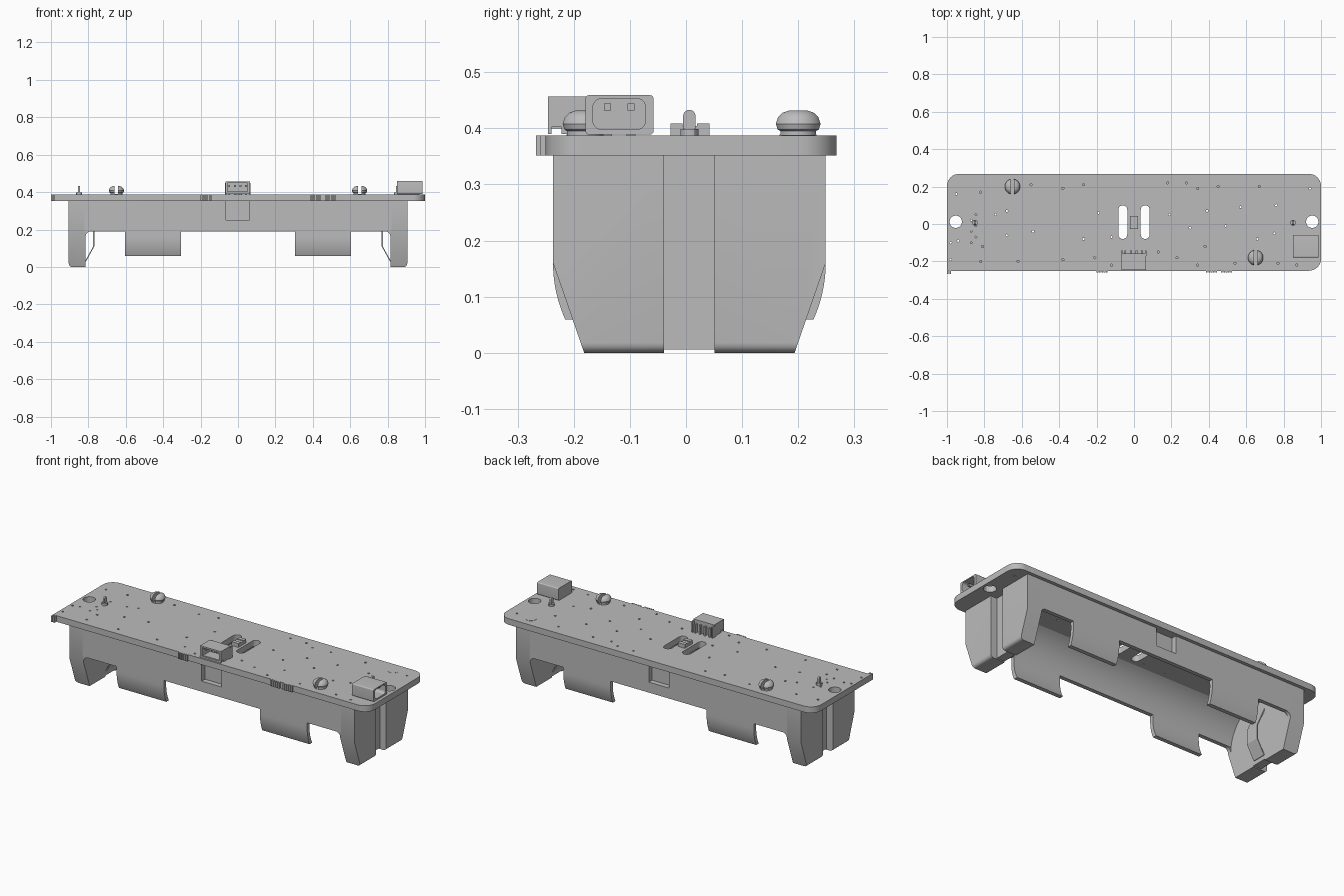
import bpy, bmesh
from math import sin, cos, radians, tau
from mathutils import Vector

cube = bpy.data.objects.get("Cube")
if cube:
    bpy.data.objects.remove(cube, do_unlink=True)

grey = bpy.data.materials.new("plain_grey")
grey.use_nodes = True
grey.diffuse_color = (0.5, 0.5, 0.5, 1)
grey.node_tree.nodes["Principled BSDF"].inputs["Base Color"].default_value = (0.5, 0.5, 0.5, 1)

MID = 0.006        # holder centre in y
TOP = 0.387        # board top
UNDER = 0.352      # board underside
AXIS = 0.16        # height of the channel axis
OUTER, INNER = 0.243, 0.222
PLACE = {"x": lambda p, t: Vector((t, p[0], p[1])),
         "y": lambda p, t: Vector((p[0], t, p[1])),
         "z": lambda p, t: Vector((p[0], p[1], t))}


def prism(bm, pts, axis, a, b):
    """Extrude a closed 2D profile along an axis."""
    face = bm.faces.new([bm.verts.new(PLACE[axis](p, a)) for p in pts])
    ext = bmesh.ops.extrude_face_region(bm, geom=[face])
    verts = [g for g in ext["geom"] if isinstance(g, bmesh.types.BMVert)]
    bmesh.ops.translate(bm, verts=verts, vec=PLACE[axis]((0, 0), b - a))


def box(bm, x, y, z):
    prism(bm, [(x[0], y[0]), (x[1], y[0]), (x[1], y[1]), (x[0], y[1])], "z", *z)


def arc(cx, cy, r, start, end, n=8):
    steps = [radians(start + (end - start) * i / n) for i in range(n + 1)]
    return [(cx + r * cos(t), cy + r * sin(t)) for t in steps]


def rounded(x, y, r):
    """Rounded rectangle outline."""
    return (arc(x[1] - r, y[1] - r, r, 0, 90) + arc(x[0] + r, y[1] - r, r, 90, 180)
            + arc(x[0] + r, y[0] + r, r, 180, 270) + arc(x[1] - r, y[0] + r, r, 270, 360))


def disc(cx, cy, r, n):
    return [(cx + r * cos(tau * i / n), cy + r * sin(tau * i / n)) for i in range(n)]


def finish(bm, name, smooth=True):
    bmesh.ops.recalc_face_normals(bm, faces=bm.faces[:])
    mesh = bpy.data.meshes.new(name)
    bm.to_mesh(mesh)
    bm.free()
    mesh.materials.append(grey)
    obj = bpy.data.objects.new(name, mesh)
    bpy.context.collection.objects.link(obj)
    bpy.ops.object.select_all(action="DESELECT")
    obj.select_set(True)
    bpy.context.view_layer.objects.active = obj
    if smooth:
        bpy.ops.object.shade_smooth_by_angle(angle=radians(30))
    return obj


def cut(obj, bm):
    """Subtract a cutter mesh and throw the cutter away."""
    cutter = finish(bm, "cutter", False)
    cutter.hide_render = True
    mod = obj.modifiers.new("cut", "BOOLEAN")
    mod.operation, mod.solver, mod.object = "DIFFERENCE", "EXACT", cutter
    bpy.context.view_layer.objects.active = obj
    bpy.ops.object.modifier_apply(modifier=mod.name)
    bpy.data.objects.remove(cutter, do_unlink=True)


def side(pts, s):
    return [(MID + s * y, z) for y, z in pts]


# Circuit board with three round corners and one square one
bm = bmesh.new()
r, back, front = 0.065, 0.268, -0.25
outline = (arc(1 - r, back - r, r, 0, 90) + arc(r - 1, back - r, r, 90, 180)
           + [(-1, front)] + arc(1 - r, front + r, r, 270, 360))
prism(bm, outline, "z", UNDER, TOP)
board = finish(bm, "circuit_board")

# Slots, mounting holes and small vias in the board
vias = [(-.95, .16), (-.82, .17), (-.55, .21), (-.38, .19), (-.27, .21), (-.68, .07),
        (-.74, .05), (-.54, -.04), (-.27, -.08), (-.19, .06), (-.12, -.07), (-.68, -.06),
        (-.62, -.2), (-.38, -.19), (-.21, -.18), (-.12, -.22), (.19, .05), (.18, .22),
        (.28, .22), (.34, .19), (.39, .07), (.45, .2), (.57, .09), (.67, .2), (.76, .1),
        (.3, -.02), (.49, -.01), (.38, -.12), (.23, -.18), (.13, -.15), (.34, -.22),
        (.54, -.21), (.66, -.08), (.75, -.05), (.77, -.21), (.94, .19), (-.98, -.1),
        (-.94, -.09), (-.81, -.12), (-.98, -.19), (-.82, -.2), (.87, -.22)]
bm = bmesh.new()
for x, y in vias:
    prism(bm, disc(x, y, 0.006, 8), "z", 0.3, 0.42)
for i in range(6):
    prism(bm, disc(-0.87 + 0.025 * (i % 2), -0.1 + 0.03 * i, 0.005, 8), "z", 0.3, 0.42)
for s in (-1, 1):
    cx = s * 0.06
    prism(bm, rounded((cx - 0.024, cx + 0.024), (-0.08, 0.1), 0.0239), "z", 0.3, 0.42)
    prism(bm, disc(s * 0.953, 0.012, 0.033, 24), "z", 0.3, 0.42)
cut(board, bm)

# Broken-off edge tabs along the front
bm = bmesh.new()
for start, count in ((-1, 2), (-0.2, 5), (0.385, 5), (0.465, 5)):
    for i in range(count):
        x = start + i * 0.0125
        box(bm, (x, x + 0.009), (-0.267 if start == -1 else -0.26, front + 0.002), (UNDER, TOP))
finish(bm, "edge_tabs", False)

# Holder side walls, thick at the top and hollowed by the round channel
for s, name in ((-1, "front"), (1, "back")):
    bm = bmesh.new()
    wall = [(OUTER, 0.19), (OUTER, UNDER)] + arc(0, AXIS, INNER, 59.8, 7.8, 16)
    prism(bm, side(wall, s), "x", -0.82, 0.82)
    obj = finish(bm, name + "_wall")
    bm = bmesh.new()
    y = MID + s * OUTER
    box(bm, (-0.065, 0.062), (y - 0.03, y + 0.03), (0.25, 0.4))
    cut(obj, bm)
    # Curved clips hanging from each wall, and fillets beside the legs
    bm = bmesh.new()
    clip = ([(OUTER, 0.19)] + arc(0, AXIS, OUTER, 0, -24.5, 10)
            + arc(0, AXIS, INNER, -27, 7.8, 10))
    for m in (-1, 1):
        prism(bm, side(clip, s), "x", m * 0.305, m * 0.605)
    finish(bm, name + "_clips")
    bm = bmesh.new()
    for m in (-1, 1):
        curve = [(m * x, z) for x, z in arc(0.787, 0.162, 0.028, 90, 0)] + [(m * 0.815, 0.19)]
        prism(bm, curve, "y", MID + s * 0.222, y)
    finish(bm, name + "_fillets")

# End walls: a pair of tapered legs with a grooved web and metal contacts
for m, name in ((-1, "right"), (1, "left")):
    bm = bmesh.new()
    leg = [(0.045, 0), (0.1875, 0), (OUTER, AXIS), (OUTER, UNDER), (0.045, UNDER)]
    for s in (-1, 1):
        prism(bm, side(leg, s), "x", m * 0.815, m * 0.905)
    low = [e for e in bm.edges if all(v.co.z < 0.001 and abs(v.co.x) > 0.9 for v in e.verts)]
    bmesh.ops.bevel(bm, geom=low, offset=0.018, segments=4, affect="EDGES", profile=0.5)
    finish(bm, name + "_end_legs")

    bm = bmesh.new()
    box(bm, sorted((m * 0.815, m * 0.865)), (MID - 0.045, MID + 0.045), (0.006, UNDER))
    finish(bm, name + "_end_web", False)

    bm = bmesh.new()
    path = [(0.815, 0.3), (0.768, 0.19), (0.768, 0.11), (0.812, 0.03)]
    strip = path + [(x + 0.006, z) for x, z in reversed(path)]
    prism(bm, [(m * x, z) for x, z in strip], "y", MID - 0.04, MID + 0.04)
    finish(bm, name + "_spring_contact", False)

    bm = bmesh.new()
    px = m * 0.85
    tab = [(MID - 0.011, 0.33), (MID + 0.011, 0.33)] + arc(MID, 0.422, 0.011, 0, 180)
    prism(bm, tab, "x", px - 0.005, px + 0.005)
    prism(bm, disc(px, MID, 0.016, 12), "z", TOP - 0.005, TOP + 0.012)
    finish(bm, name + "_solder_pin")

# Split snap rivets with rounded heads
profile = [(0.033, 0.36), (0.033, 0.395), (0.038, 0.398), (0.041, 0.408),
           (0.037, 0.42), (0.029, 0.428), (0.018, 0.432)]
for x, y, name in ((-0.65, 0.2, "back"), (0.65, -0.18, "front")):
    bm = bmesh.new()
    rings = [[bm.verts.new((px, py, z)) for px, py in disc(x, y, r, 24)] for r, z in profile]
    for a, b in zip(rings, rings[1:]):
        for i in range(24):
            j = (i + 1) % 24
            bm.faces.new((a[i], a[j], b[j], b[i]))
    bm.faces.new(rings[0])
    bm.faces.new(rings[-1])
    rivet = finish(bm, name + "_snap_rivet")
    bm = bmesh.new()
    box(bm, (x - 0.009, x + 0.009), (y - 0.1, y + 0.1), (TOP + 0.002, 0.5))
    cut(rivet, bm)

# Locating peg flush with the board
bm = bmesh.new()
prism(bm, disc(0.845, 0.2, 0.03, 24), "z", 0.34, TOP + 0.001)
finish(bm, "locating_peg")

# Small component between the slots, with raised terminals
bm = bmesh.new()
box(bm, (-0.021, 0.021), (-0.01, 0.022), (TOP, 0.404))
for y in (-0.028, 0.02):
    box(bm, (-0.022, 0.022), (y, y + 0.022), (TOP, 0.409))
finish(bm, "small_component", False)

# Side socket opening toward the left end
bm = bmesh.new()
prism(bm, rounded((-0.179, -0.058), (0.389, 0.459), 0.006), "x", 0.85, 0.986)
socket = finish(bm, "side_socket")
bm = bmesh.new()
prism(bm, rounded((-0.166, -0.072), (0.398, 0.453), 0.016), "x", 0.875, 1.1)
cut(socket, bm)
bm = bmesh.new()
for y in (-0.14, -0.098):
    box(bm, (0.87, 0.965), (y - 0.006, y + 0.006), (0.432, 0.444))
    box(bm, (0.856, 0.97), (y - 0.008, y + 0.008), (TOP, 0.392))
finish(bm, "side_socket_pins", False)

# Front socket opening toward the front, with four rear pins
bm = bmesh.new()
box(bm, (-0.068, 0.064), (-0.246, -0.158), (0.39, 0.457))
socket = finish(bm, "front_socket", False)
bm = bmesh.new()
box(bm, (-0.056, 0.052), (-0.3, -0.175), (0.4, 0.448))
box(bm, (-0.1, 0.1), (-0.24, -0.222), (0.38, 0.402))
cut(socket, bm)
bm = bmesh.new()
for i in range(4):
    x = -0.047 + i * 0.03
    box(bm, (x - 0.005, x + 0.005), (-0.225, -0.15), (0.428, 0.438))
    box(bm, (x - 0.005, x + 0.005), (-0.16, -0.142), (TOP, 0.438))
for x in (-0.066, 0.062):
    box(bm, (x - 0.004, x + 0.004), (-0.17, -0.142), (TOP, 0.45))
finish(bm, "front_socket_pins", False)
